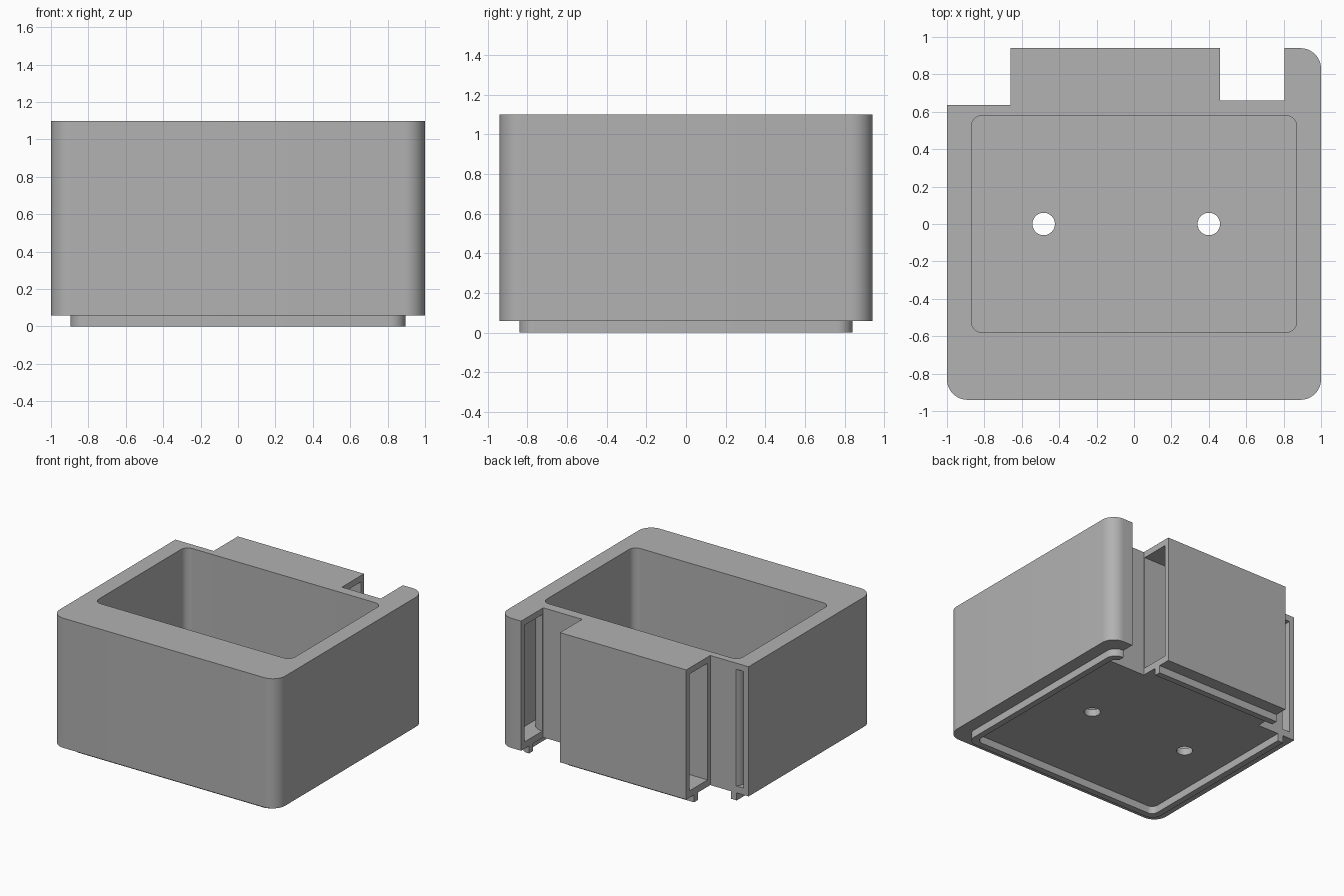
import bpy, bmesh, math

old = bpy.data.objects.get("Cube")
if old:
    bpy.data.objects.remove(old, do_unlink=True)

grey = bpy.data.materials.new("plain grey")
grey.use_nodes = True
COLOUR = (0.445, 0.445, 0.445, 1)
grey.diffuse_color = COLOUR
grey.node_tree.nodes["Principled BSDF"].inputs["Base Color"].default_value = COLOUR


def prism(name, x0, x1, y0, y1, z0, z1, radius=0.0, steps=12):
    """Upright box whose vertical corners are rounded by radius."""
    pts = []
    corners = [(x1, y1, -1, -1), (x0, y1, 1, -1), (x0, y0, 1, 1), (x1, y0, -1, 1)]
    for i, (cx, cy, sx, sy) in enumerate(corners):
        if radius == 0:
            pts.append((cx, cy))
            continue
        for k in range(steps + 1):
            a = (i + k / steps) * math.pi / 2
            pts.append((cx + sx * radius + radius * math.cos(a),
                        cy + sy * radius + radius * math.sin(a)))
    bm = bmesh.new()
    face = bm.faces.new([bm.verts.new((x, y, z0)) for x, y in pts])
    top = bmesh.ops.extrude_face_region(bm, geom=[face])["geom"]
    bmesh.ops.translate(bm, vec=(0, 0, z1 - z0),
                        verts=[v for v in top if isinstance(v, bmesh.types.BMVert)])
    bmesh.ops.recalc_face_normals(bm, faces=bm.faces)
    mesh = bpy.data.meshes.new(name)
    bm.to_mesh(mesh)
    bm.free()
    mesh.materials.append(grey)
    obj = bpy.data.objects.new(name, mesh)
    bpy.context.collection.objects.link(obj)
    return obj


def centred(name, half_x, half_y, z0, z1, radius):
    return prism(name, -half_x, half_x, -half_y, half_y, z0, z1, radius)


def combine(target, tool, operation="DIFFERENCE"):
    """Apply a boolean and remove the tool."""
    mod = target.modifiers.new(operation.title(), "BOOLEAN")
    mod.object, mod.operation, mod.solver = tool, operation, "EXACT"
    bpy.context.view_layer.objects.active = target
    bpy.ops.object.modifier_apply(modifier=mod.name)
    bpy.data.objects.remove(tool, do_unlink=True)


UNDERSIDE, TOP = 0.06, 1.10
FLOOR, CEILING = 0.115, 1.05

# Outer block
body = centred("box_body", 1.0, 0.94, UNDERSIDE, TOP, 0.11)

# Locating lip under the base
lip = centred("base_lip", 0.895, 0.84, 0, 0.08, 0.08)
combine(lip, centred("lip_recess", 0.845, 0.79, -0.1, UNDERSIDE, 0.05))
combine(body, lip, "UNION")

# Hollow between the outer shell and the inner tray wall
hollow = centred("wall_hollow", 0.957, 0.90, FLOOR, CEILING, 0.07)
combine(hollow, centred("tray_wall", 0.92, 0.67, 0, 1.2, 0.11))
combine(body, hollow)

# Open tray
combine(body, centred("tray_pocket", 0.87, 0.58, FLOOR, 1.3, 0.06))

# Notches at the back
combine(body, prism("corner_notch", -1.2, -0.66, 0.635, 1.2, -0.2, 1.3))
combine(body, prism("slot_notch", 0.46, 0.805, 0.66, 1.2, -0.2, 1.3))

# Screw holes through the floor
for x in (-0.483, 0.4):
    combine(body, prism("screw_hole", x - 0.06, x + 0.06, -0.06, 0.06, -0.2, 0.5, 0.0599))

# Smooth the rounded corners, keep the edges sharp
bpy.ops.object.select_all(action="DESELECT")
body.select_set(True)
bpy.context.view_layer.objects.active = body
bpy.ops.object.shade_smooth_by_angle(angle=math.radians(30))
